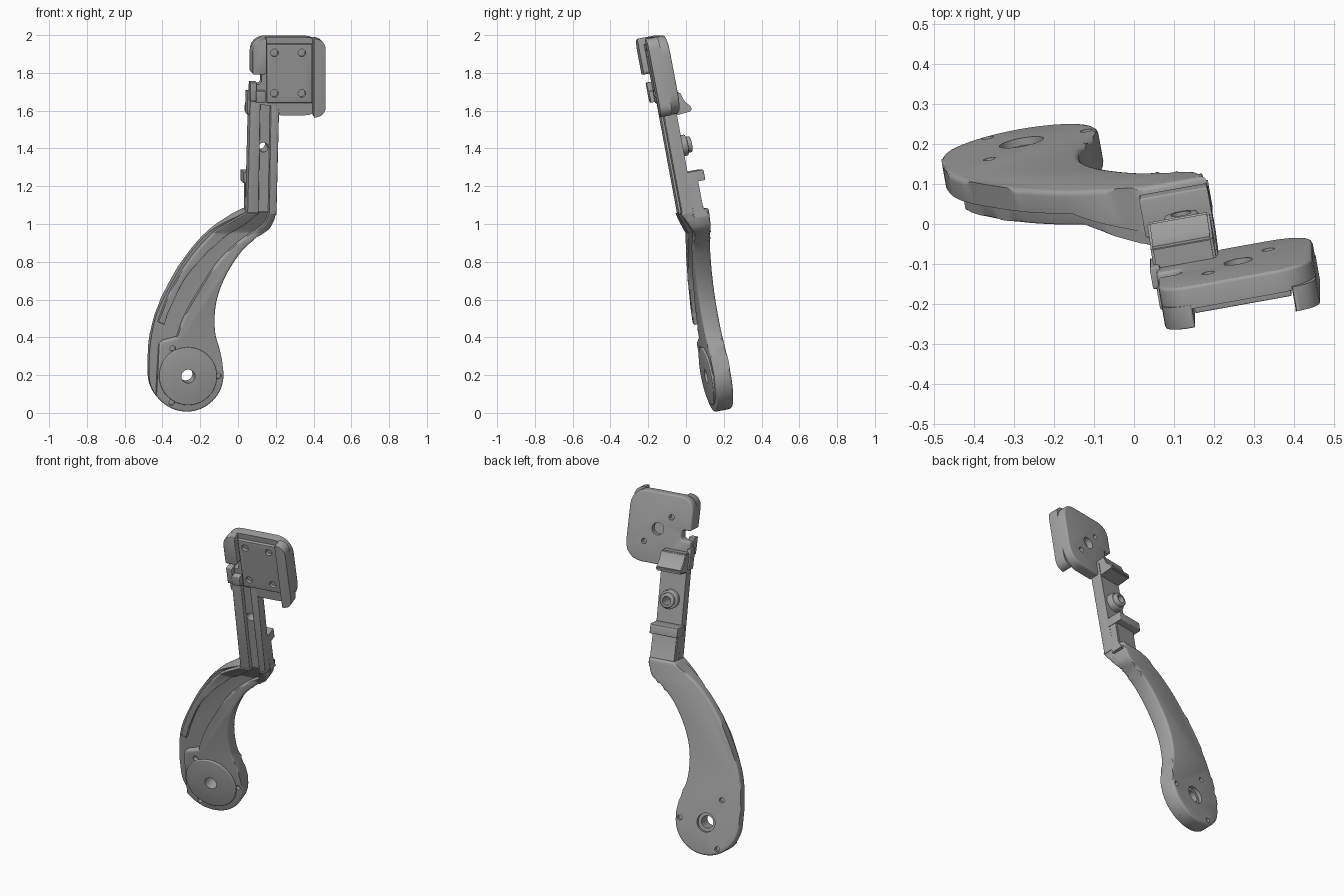
import bpy, bmesh
from math import radians, sin, cos
from mathutils import Matrix, Vector

if "Cube" in bpy.data.objects:
    bpy.data.objects.remove(bpy.data.objects["Cube"])

grey = bpy.data.materials.new("mid grey")
grey.use_nodes = True
grey.diffuse_color = (0.36, 0.36, 0.36, 1)
grey.node_tree.nodes["Principled BSDF"].inputs["Base Color"].default_value = (0.36, 0.36, 0.36, 1)

# Parts are drawn flat (x, depth, z), then leaned and turned by one matrix
TURN, LEAN, REF = 0.18, -0.19, 0.2
normal = Vector((-TURN, 1, -LEAN))
normal /= normal.length_squared
LAY = Matrix(((1, normal.x, 0, -REF * normal.x),
              (TURN, normal.y, LEAN, REF - REF * normal.y),
              (0, normal.z, 1, -REF * normal.z),
              (0, 0, 0, 1)))
parts = []
ELBOW = 0.95


def spline(pts, steps=5):
    """Smooth open curve through the points."""
    p = [Vector(q) for q in pts]
    p = [2 * p[0] - p[1]] + p + [2 * p[-1] - p[-2]]
    out = []
    for a, b, c, d in zip(p, p[1:], p[2:], p[3:]):
        for i in range(steps):
            t = i / steps
            out.append(0.5 * (2 * b + (c - a) * t + (2 * a - 5 * b + 4 * c - d) * t * t
                              + (3 * b - a - 3 * c + d) * t ** 3))
    return out + [p[-2]]


def arc(x, z, r, start, end, n=32):
    angles = [radians(start + (end - start) * i / n) for i in range(n + 1)]
    return [Vector((x + r * cos(a), z + r * sin(a))) for a in angles]


def rounded(corners, steps=6):
    """Polygon from (x, z, radius) corners."""
    out = []
    for i, (x, z, r) in enumerate(corners):
        c = Vector((x, z))
        before = Vector(corners[i - 1][:2]) - c
        after = Vector(corners[(i + 1) % len(corners)][:2]) - c
        if r == 0:
            out.append(c)
            continue
        a, b = c + before.normalized() * r, c + after.normalized() * r
        for k in range(steps + 1):
            t = k / steps
            w = 2 * t * (1 - t) * 0.83
            s = (1 - t) ** 2 + t * t + w
            out.append((a * (1 - t) ** 2 + c * w + b * t * t) / s)
    return out


def add(name, bm):
    bmesh.ops.recalc_face_normals(bm, faces=bm.faces)
    mesh = bpy.data.meshes.new(name)
    bm.to_mesh(mesh)
    bm.free()
    mesh.materials.append(grey)
    ob = bpy.data.objects.new(name, mesh)
    bpy.context.collection.objects.link(ob)
    parts.append(ob)
    return ob


def prism(name, pts, front, back, bevel_front=0, bevel_back=0, bend=False):
    """Outline in x, z extruded in depth; bend slopes the front above the elbow."""
    bm = bmesh.new()
    face = bm.faces.new([bm.verts.new((p[0], front, p[1])) for p in pts])
    geo = bmesh.ops.extrude_face_region(bm, geom=[face])["geom"]
    for v in geo:
        if isinstance(v, bmesh.types.BMVert):
            v.co.y = back
    for depth, size in ((front, bevel_front), (back, bevel_back)):
        if size:
            edges = [e for e in bm.edges if all(abs(v.co.y - depth) < 1e-5 for v in e.verts)]
            bmesh.ops.bevel(bm, geom=edges, offset=size, segments=3, profile=0.5,
                            affect='EDGES', clamp_overlap=True)
    if bend:
        bmesh.ops.bisect_plane(bm, geom=bm.verts[:] + bm.edges[:] + bm.faces[:],
                               plane_co=(0, 0, ELBOW), plane_no=(0, 0, 1))
        for v in bm.verts:
            if v.co.z > ELBOW and v.co.y < (front + back) / 2:
                v.co.y -= (v.co.z - ELBOW) * 0.55
    return add(name, bm)


def box(name, x0, x1, z0, z1, front, back, bevel=0.006):
    return prism(name, [(x0, z0), (x1, z0), (x1, z1), (x0, z1)], front, back, bevel, bevel)


def side_profile(name, pts, x0, x1):
    """Outline in depth, z extruded across x."""
    bm = bmesh.new()
    face = bm.faces.new([bm.verts.new((x0, n, z)) for n, z in pts])
    geo = bmesh.ops.extrude_face_region(bm, geom=[face])["geom"]
    bmesh.ops.translate(bm, vec=(x1 - x0, 0, 0),
                        verts=[v for v in geo if isinstance(v, bmesh.types.BMVert)])
    bmesh.ops.bevel(bm, geom=bm.edges[:], offset=0.006, segments=2, affect='EDGES')
    return add(name, bm)


def disc(name, x, z, r, front, back, bf=0, bb=0):
    return prism(name, arc(x, z, r, 0, 360, 40)[:-1], front, back, bf, bb)


def drill(ob, x, z, r, front, back):
    cutter = disc("cutter", x, z, r, front, back)
    parts.remove(cutter)
    mod = ob.modifiers.new("hole", 'BOOLEAN')
    mod.operation, mod.solver, mod.object = 'DIFFERENCE', 'EXACT', cutter
    deps = bpy.context.evaluated_depsgraph_get()
    mesh = bpy.data.meshes.new_from_object(ob.evaluated_get(deps))
    ob.modifiers.clear()
    ob.data = mesh
    bpy.data.objects.remove(cutter)


# Curved lower arm: back layer, raised body and cable ridge
HUB = (-0.27, 0.2)
left = spline([(0.04, 1.07), (-0.125, 0.97), (-0.255, 0.83), (-0.36, 0.655),
               (-0.43, 0.5), (-0.46, 0.34), (-0.465, 0.2)])
right = spline([(-0.075, 0.2), (-0.09, 0.31), (-0.12, 0.43), (-0.115, 0.575), (-0.07, 0.71),
                (0.01, 0.84), (0.09, 0.92), (0.165, 0.975), (0.195, 1.07)])
hub_arc = arc(*HUB, 0.195, 180, 360)[1:-1]
base = prism("arm_base", left + hub_arc + right, 0.235, 0.295, 0, 0.014, bend=True)

channel_right = spline([(0.155, 1.07), (0.125, 0.99), (0.01, 0.905), (-0.1, 0.8),
                        (-0.2, 0.65), (-0.28, 0.51), (-0.32, 0.4)])
hub_left = [(-0.395, 0.38), (-0.415, 0.36), (-0.425, 0.2)]
body = prism("arm_body", channel_right + hub_left + arc(*HUB, 0.195, 215, 360)[:-1] + right,
             0.2, 0.24, 0.01, 0, bend=True)

ridge_out = spline([(0.04, 1.07), (-0.115, 0.96), (-0.245, 0.82), (-0.35, 0.65), (-0.42, 0.48)])
ridge_in = spline([(-0.39, 0.465), (-0.36, 0.55), (-0.285, 0.7), (-0.18, 0.83),
                   (-0.07, 0.93), (0.025, 0.995), (0.1, 1.07)])
prism("arm_cable_ridge", ridge_out + ridge_in, 0.2, 0.24, 0.006, 0, bend=True)

# Pivot disc with its bore and screw holes
hub = disc("pivot_disc", -0.265, 0.195, 0.153, 0.19, 0.21, 0.005)
for ob in (base, body, hub):
    drill(ob, -0.265, 0.195, 0.036, 0.1, 0.4)
drill(base, -0.265, 0.195, 0.055, 0.275, 0.4)
for x, z in ((-0.345, 0.34), (-0.35, 0.055), (-0.103, 0.195)):
    drill(base, x, z, 0.015, 0.27, 0.4)
    drill(body, x, z, 0.015, 0.1, 0.225)

# Straight stem with two front rails and a thick lower back
stem = prism("stem_web", [(0.04, 1.06), (0.195, 1.06), (0.21, 1.66), (0.055, 1.66)], 0.175, 0.215)
prism("stem_left_rail", [(0.04, 1.06), (0.1, 1.06), (0.11, 1.66), (0.055, 1.66)],
      0.143, 0.18, 0.006)
prism("stem_right_rail", [(0.155, 1.06), (0.195, 1.06), (0.21, 1.66), (0.165, 1.66)],
      0.143, 0.18, 0.006)
side_profile("stem_thick_back", [(0.2, 1.03), (0.285, 1.03), (0.265, 1.08), (0.265, 1.25),
                                 (0.2, 1.25)], 0.042, 0.197)
box("back_clip", 0.03, 0.2, 1.215, 1.27, 0.2, 0.305)
box("left_strip", 0.04, 0.065, 1.59, 1.71, 0.15, 0.21)

# Back knob on the stem
knob = disc("knob_flange", 0.13, 1.41, 0.055, 0.2, 0.25, 0, 0.006)
tip = disc("knob_tip", 0.13, 1.41, 0.042, 0.21, 0.275, 0, 0.006)
for ob in (stem, knob, tip):
    drill(ob, 0.13, 1.41, 0.025, 0.1, 0.4)

# Wedge behind the top of the stem
side_profile("back_wedge", [(0.18, 1.69), (0.255, 1.69), (0.27, 1.64), (0.305, 1.6),
                            (0.3, 1.58), (0.18, 1.57)], 0.05, 0.205)

# Head plate with cable slot on its right side
head = prism("head_plate", rounded([
    (0.06, 2, 0.08), (0.445, 2, 0.1), (0.445, 1.585, 0.11), (0.21, 1.585, 0.01),
    (0.2, 1.63, 0), (0.055, 1.65, 0.01), (0.055, 1.75, 0.01), (0.115, 1.75, 0.02),
    (0.115, 1.81, 0.02), (0.06, 1.81, 0.01)]), 0.14, 0.2, 0, 0.012)
drill(head, 0.26, 1.79, 0.036, 0.165, 0.3)
for x, z in ((0.185, 1.87), (0.335, 1.705)):
    drill(head, x, z, 0.016, 0.165, 0.3)

# Side walls of the head
prism("head_left_wall", rounded([(0.385, 2, 0.01), (0.445, 2, 0.058), (0.445, 1.585, 0.058),
                                 (0.385, 1.585, 0.01)]), 0.085, 0.15, 0.01)
prism("head_right_wall", rounded([(0.06, 2, 0.07), (0.135, 2, 0.005), (0.135, 1.81, 0.02),
                                  (0.06, 1.81, 0.01)]), 0.09, 0.15, 0.01)

# Cover panel with four corner holes
panel = box("head_cover_panel", 0.14, 0.38, 1.655, 1.965, 0.12, 0.15, 0.003)
for x in (0.18, 0.325):
    for z in (1.705, 1.92):
        drill(panel, x, z, 0.02, 0.05, 0.14)

# Cable hook below the slot
box("cable_hook_outer", 0.05, 0.085, 1.665, 1.765, 0.105, 0.16)
box("cable_hook_inner", 0.08, 0.13, 1.66, 1.72, 0.1, 0.16)

# Lean every part into place and smooth it
for ob in parts:
    ob.data.transform(LAY)
    ob.data.shade_smooth()
    ob.data.set_sharp_from_angle(angle=radians(32))
